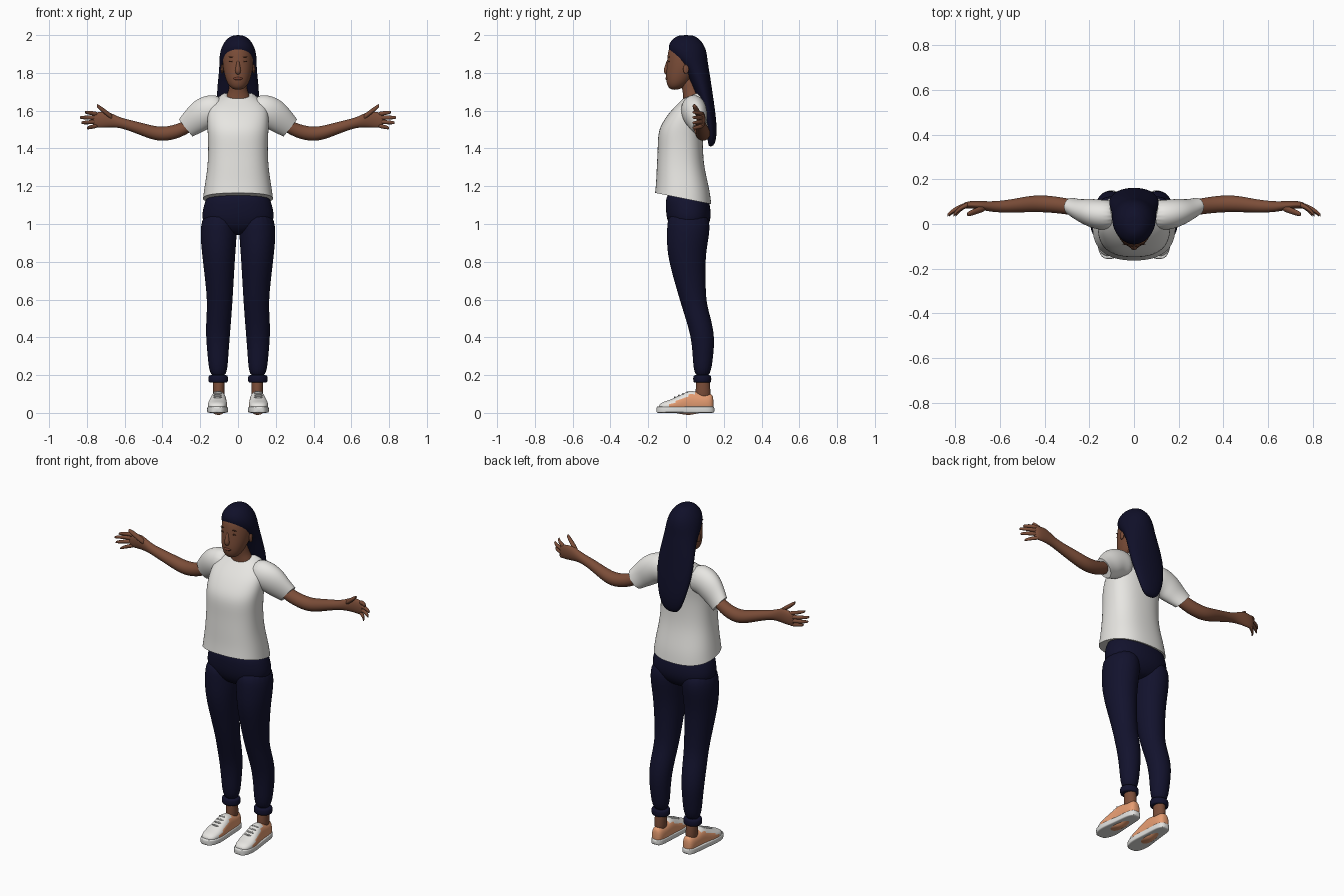
import bpy, bmesh
from math import sin, cos, pi, copysign
from mathutils import Vector

if "Cube" in bpy.data.objects:
    bpy.data.objects.remove(bpy.data.objects["Cube"])


def material(name, red, green, blue):
    mat = bpy.data.materials.new(name)
    mat.use_nodes = True
    mat.diffuse_color = (red, green, blue, 1)
    mat.node_tree.nodes["Principled BSDF"].inputs["Base Color"].default_value = mat.diffuse_color
    return mat


skin = material("brown skin", red=.2, green=.075, blue=.04)
dark = material("dark brown", red=.06, green=.02, blue=.01)
lips = material("lip brown", red=.17, green=.05, blue=.03)
denim = material("navy denim", red=.006, green=.006, blue=.026)
hair = material("blue black hair", red=.005, green=.005, blue=.022)
cotton = material("off white cotton", red=.8, green=.79, blue=.76)
rubber = material("white rubber", red=.75, green=.75, blue=.73)
canvas = material("peach canvas", red=.8, green=.34, blue=.17)


def ring(x=0, y=0, z=0, wide=0, deep=0, tall=0, tilt=0):
    """A cross-section: its centre, its half sizes along x, y, z and its slope."""
    return Vector((x, y, z)), Vector((wide, deep, tall)), tilt


def rounded(value, power):
    return copysign(abs(value) ** (2 / power), value)


def loft(name, axis, rings, *mats, power=2, sides=20, mirror=False, hard=(), rule=None):
    """Skin the rings, which lie across the given axis, into one smooth closed body."""
    along = "xyz".index(axis)
    u, v = [k for k in range(3) if k != along]
    bm = bmesh.new()
    crease = bm.edges.layers.float.new("crease_edge")
    loops = []
    for centre, size, tilt in rings:
        loop = []
        for i in range(sides):
            angle = 2 * pi * i / sides
            point = centre.copy()
            point[u] += size[u] * rounded(cos(angle), power)
            rise = size[v] * rounded(sin(angle), power)
            point[v] += rise
            point[along] += tilt * rise
            loop.append(bm.verts.new(point))
        loops.append(loop)
    for low, high in zip(loops, loops[1:]):
        for i in range(sides):
            bm.faces.new((low[i - 1], low[i], high[i], high[i - 1]))
    for end in (0, -1):
        cap = bm.faces.new(loops[end])
        for edge in cap.edges:
            if end in hard:
                edge[crease] = 1
                edge.smooth = False
    bmesh.ops.recalc_face_normals(bm, faces=bm.faces)
    for face in bm.faces:
        face.smooth = True
        if rule:
            face.material_index = rule(face.calc_center_median(), face.normal)
    mesh = bpy.data.meshes.new(name)
    bm.to_mesh(mesh)
    bm.free()
    for mat in mats:
        mesh.materials.append(mat)
    part = bpy.data.objects.new(name, mesh)
    bpy.context.collection.objects.link(part)
    if mirror:
        part.modifiers.new("mirror", "MIRROR")
    smooth = part.modifiers.new("smooth", "SUBSURF")
    smooth.levels = smooth.render_levels = 2


def blob(name, mat, x=0, y=0, z=0, wide=0, deep=0, tall=0, mirror=False):
    turns = [pi * k / 8 for k in range(1, 8)]
    loft(name, "z", [ring(x=x, y=y, z=z - tall * cos(t), wide=wide * sin(t), deep=deep * sin(t))
                     for t in turns], mat, sides=12, mirror=mirror)


# Head, neck and face
loft("head", "z", [
    ring(z=1.71, y=-.06, wide=.02, deep=.02),
    ring(z=1.73, y=-.05, wide=.05, deep=.05),
    ring(z=1.77, y=-.035, wide=.067, deep=.073),
    ring(z=1.82, y=-.015, wide=.08, deep=.09),
    ring(z=1.88, wide=.085, deep=.1),
    ring(z=1.94, wide=.076, deep=.094),
    ring(z=1.98, wide=.03, deep=.04)], skin)
loft("neck", "z", [
    ring(z=1.6, y=.04, wide=.08, deep=.055),
    ring(z=1.68, y=.035, wide=.065, deep=.05),
    ring(z=1.71, y=.03, wide=.045, deep=.05),
    ring(z=1.8, y=.01, wide=.045, deep=.05)], skin)
loft("nose", "z", [
    ring(z=1.79, y=-.1, wide=.01, deep=.01),
    ring(z=1.81, y=-.105, wide=.018, deep=.017),
    ring(z=1.84, y=-.1, wide=.01, deep=.011),
    ring(z=1.87, y=-.095, wide=.006, deep=.006)], skin, sides=12)
blob("mouth", lips, y=-.1, z=1.77, wide=.025, deep=.01, tall=.009)
blob("ears", skin, x=.084, z=1.82, wide=.008, deep=.016, tall=.026, mirror=True)
blob("eyes", dark, x=.035, y=-.09, z=1.86, wide=.015, deep=.004, tall=.004, mirror=True)
blob("eyebrows", dark, x=.035, y=-.09, z=1.885, wide=.018, deep=.004, tall=.003, mirror=True)

# Long hair falling down the back
loft("hair", "z", [
    ring(z=2, wide=.02, deep=.03),
    ring(z=1.99, wide=.05, deep=.06),
    ring(z=1.95, wide=.084, deep=.098),
    ring(z=1.9, y=.012, wide=.098, deep=.1),
    ring(z=1.86, y=.03, wide=.1, deep=.085),
    ring(z=1.81, y=.06, wide=.1, deep=.064),
    ring(z=1.7, y=.093, wide=.115, deep=.047),
    ring(z=1.6, y=.115, wide=.108, deep=.04),
    ring(z=1.5, y=.135, wide=.085, deep=.03),
    ring(z=1.43, y=.137, wide=.055, deep=.02),
    ring(z=1.41, y=.13, wide=.025, deep=.01)], hair, sides=24)

# T-shirt with an open neckline and slanted sleeve hems
loft("shirt_body", "z", [
    ring(z=1.135, y=-.015, wide=.187, deep=.15, tilt=-.2),
    ring(z=1.2, y=-.016, wide=.178, deep=.143, tilt=-.15),
    ring(z=1.3, y=-.03, wide=.162, deep=.126),
    ring(z=1.4, y=-.03, wide=.158, deep=.12),
    ring(z=1.49, y=-.03, wide=.162, deep=.12),
    ring(z=1.55, y=-.01, wide=.165, deep=.108),
    ring(z=1.61, y=.01, wide=.16, deep=.09, tilt=.1),
    ring(z=1.655, y=.035, wide=.13, deep=.075, tilt=.2),
    ring(z=1.685, y=.04, wide=.076, deep=.056, tilt=.4)],
    cotton, power=2.4, sides=24, hard=(0, -1))
loft("shirt_sleeves", "x", [
    ring(x=.07, y=.04, z=1.605, deep=.065, tall=.08, tilt=.1),
    ring(x=.15, y=.04, z=1.603, deep=.07, tall=.083, tilt=.2),
    ring(x=.2, y=.05, z=1.575, deep=.064, tall=.076, tilt=.5),
    ring(x=.24, y=.06, z=1.54, deep=.05, tall=.058, tilt=.7),
    ring(x=.277, y=.077, z=1.508, deep=.041, tall=.046, tilt=.8)],
    cotton, mirror=True, hard=(-1,))

# Arms and hands
loft("arms", "x", [
    ring(x=.2, y=.06, z=1.56, deep=.036, tall=.04),
    ring(x=.3, y=.08, z=1.493, deep=.036, tall=.039),
    ring(x=.4, y=.092, z=1.472, deep=.039, tall=.038),
    ring(x=.47, y=.09, z=1.488, deep=.037, tall=.037),
    ring(x=.55, y=.08, z=1.515, deep=.03, tall=.031),
    ring(x=.62, y=.077, z=1.535, deep=.025, tall=.027),
    ring(x=.66, y=.08, z=1.547, deep=.022, tall=.035),
    ring(x=.7, y=.085, z=1.555, deep=.019, tall=.044),
    ring(x=.745, y=.087, z=1.55, deep=.016, tall=.042),
    ring(x=.77, y=.08, z=1.55, deep=.011, tall=.036)], skin, mirror=True)


def digit(name, start, end, thick, curl=1):
    """A tapering finger from knuckle to tip, bending more towards the tip."""
    rings = []
    for t in (0, .4, .8, .95, 1):
        point = start.lerp(end, t)
        point.y = start.y + (end.y - start.y) * t ** curl
        size = thick * (1 - t ** 6 / 2)
        rings.append(ring(*point, deep=size, tall=size))
    loft(name, "x", rings, skin, sides=10, mirror=True)


for k, (finger, reach) in enumerate(
        {"index": .81, "middle": .837, "ring": .83, "little": .8}.items()):
    digit(finger + "_fingers", Vector((.74, .086, 1.582 - .02 * k)),
          Vector((reach, .038, 1.592 - .028 * k)), thick=.012, curl=2)
digit("thumbs", Vector((.66, .075, 1.56)), Vector((.748, .043, 1.628)), thick=.016)

# Jeans with rolled cuffs
loft("jeans_hips", "z", [
    ring(z=1.18, wide=.155, deep=.105),
    ring(z=1.1, y=.01, wide=.184, deep=.12),
    ring(z=1.03, y=.015, wide=.197, deep=.12),
    ring(z=.98, y=.015, wide=.17, deep=.1),
    ring(z=.94, y=.015, wide=.07, deep=.06)], denim, power=2.2)
loft("jeans_legs", "z", [
    ring(z=1.07, x=.095, y=.01, wide=.088, deep=.108),
    ring(z=.97, x=.103, y=.015, wide=.1, deep=.117),
    ring(z=.85, x=.103, wide=.09, deep=.104),
    ring(z=.7, x=.098, y=.02, wide=.076, deep=.084),
    ring(z=.58, x=.096, y=.04, wide=.067, deep=.068),
    ring(z=.5, x=.102, y=.065, wide=.067, deep=.068),
    ring(z=.4, x=.107, y=.09, wide=.064, deep=.063),
    ring(z=.3, x=.106, y=.09, wide=.055, deep=.055),
    ring(z=.18, x=.104, y=.086, wide=.046, deep=.043)], denim, mirror=True)
loft("jeans_cuffs", "z", [
    ring(z=.18 + .02 * side, x=.105, y=.086, wide=.053 - inset, deep=.049 - inset)
    for side, inset in ((-1, .01), (-.9, 0), (.9, 0), (1, .01))], denim, mirror=True)

# Ankles
loft("ankles", "z", [
    ring(z=.2, x=.103, y=.09, wide=.034, deep=.036),
    ring(z=.13, x=.102, y=.09, wide=.03, deep=.038),
    ring(z=.06, x=.102, y=.09, wide=.033, deep=.045)], skin, mirror=True)


def shoe_colour(centre, normal):
    toe = centre.y < -.075
    tongue = centre.y < .045 and normal.z > .45
    return 0 if toe or tongue else 1


# Canvas shoes on rubber soles
loft("shoe_uppers", "y", [
    ring(y=-.145, x=.11, z=.028, wide=.022, tall=.014),
    ring(y=-.125, x=.11, z=.034, wide=.043, tall=.024),
    ring(y=-.09, x=.11, z=.037, wide=.051, tall=.03),
    ring(y=-.055, x=.108, z=.041, wide=.052, tall=.042),
    ring(y=-.02, x=.106, z=.046, wide=.047, tall=.054),
    ring(y=.015, x=.104, z=.053, wide=.043, tall=.066),
    ring(y=.045, x=.103, z=.054, wide=.041, tall=.061),
    ring(y=.09, x=.102, z=.053, wide=.039, tall=.05),
    ring(y=.13, x=.102, z=.052, wide=.034, tall=.052),
    ring(y=.146, x=.102, z=.048, wide=.018, tall=.04)],
    cotton, canvas, power=2.3, sides=24, mirror=True, rule=shoe_colour)
outline = {-.157: .02, -.145: .036, -.12: .051, -.07: .058, 0: .049, .08: .043, .13: .038, .152: .018}
loft("shoe_soles", "y", [
    ring(y=y, x=.106 - .03 * y, z=.017, wide=half, tall=.017) for y, half in outline.items()],
    rubber, power=6, sides=24, mirror=True)
for k in range(4):
    blob("shoe_laces_" + str(k + 1), rubber, x=.108, y=-.06 + .022 * k, z=.083 + .009 * k,
         wide=.024, deep=.005, tall=.005, mirror=True)
